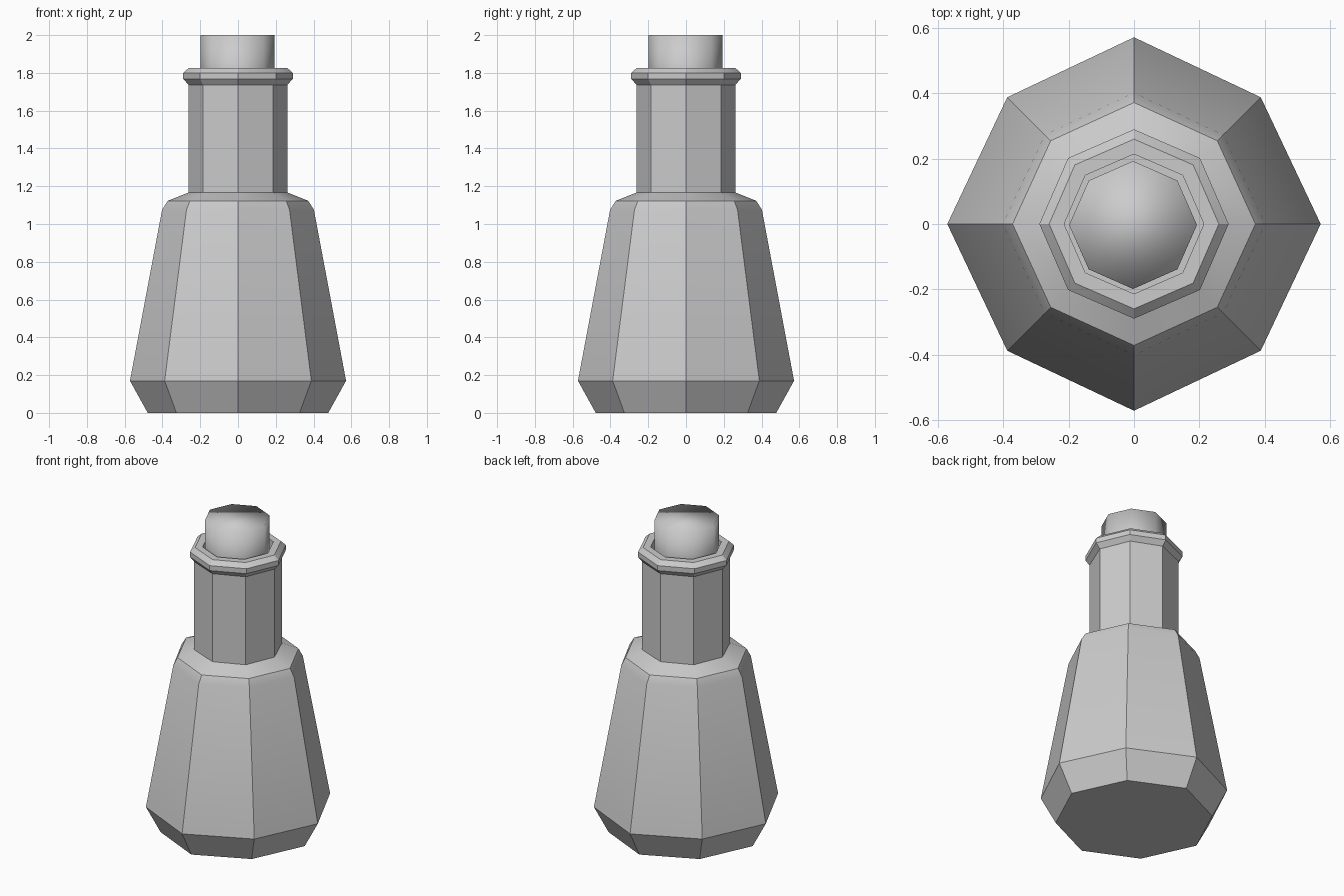
import bpy, bmesh, math

if "Cube" in bpy.data.objects:
    bpy.data.objects.remove(bpy.data.objects["Cube"])

SIDES = 8


def lathe(name, profile, centre=(0, 0)):
    """Eight-sided capped solid; each profile point is (radius, z, corner scale)."""
    bm = bmesh.new()
    rings = []
    for radius, z, corner in profile:
        ring = []
        for i in range(SIDES):
            a = math.tau * i / SIDES
            r = radius * (corner if i % 2 else 1)
            ring.append(bm.verts.new((centre[0] + r * math.cos(a),
                                      centre[1] + r * math.sin(a), z)))
        rings.append(ring)
    for low, high in zip(rings, rings[1:]):
        for i in range(SIDES):
            j = (i + 1) % SIDES
            bm.faces.new((low[i], low[j], high[j], high[i]))
    bm.faces.new(rings[0][::-1])
    bm.faces.new(rings[-1])
    bmesh.ops.recalc_face_normals(bm, faces=bm.faces)
    mesh = bpy.data.meshes.new(name)
    bm.to_mesh(mesh)
    bm.free()
    obj = bpy.data.objects.new(name, mesh)
    bpy.context.collection.objects.link(obj)
    return obj


# Bottle: tapered body, shoulder, neck, rolled lip and recessed mouth
bottle = lathe("bottle", [
    (0.478, 0.0, 0.965), (0.572, 0.17, 0.96),
    (0.402, 1.075, 0.96), (0.372, 1.123, 0.97),
    (0.262, 1.167, 1.0), (0.262, 1.737, 1.0),
    (0.29, 1.768, 0.985), (0.29, 1.80, 0.985),
    (0.26, 1.827, 0.985), (0.214, 1.827, 0.985), (0.214, 1.62, 0.985),
])
bpy.context.view_layer.objects.active = bottle
bottle.select_set(True)
bpy.ops.object.shade_smooth_by_angle(angle=math.radians(30))

# Stopper: smooth-shaded plug rising out of the mouth
stopper = lathe("stopper", [(0.196, 1.60, 0.98), (0.196, 2.0, 0.98)],
                centre=(-0.003, -0.003))
stopper.data.shade_smooth()
